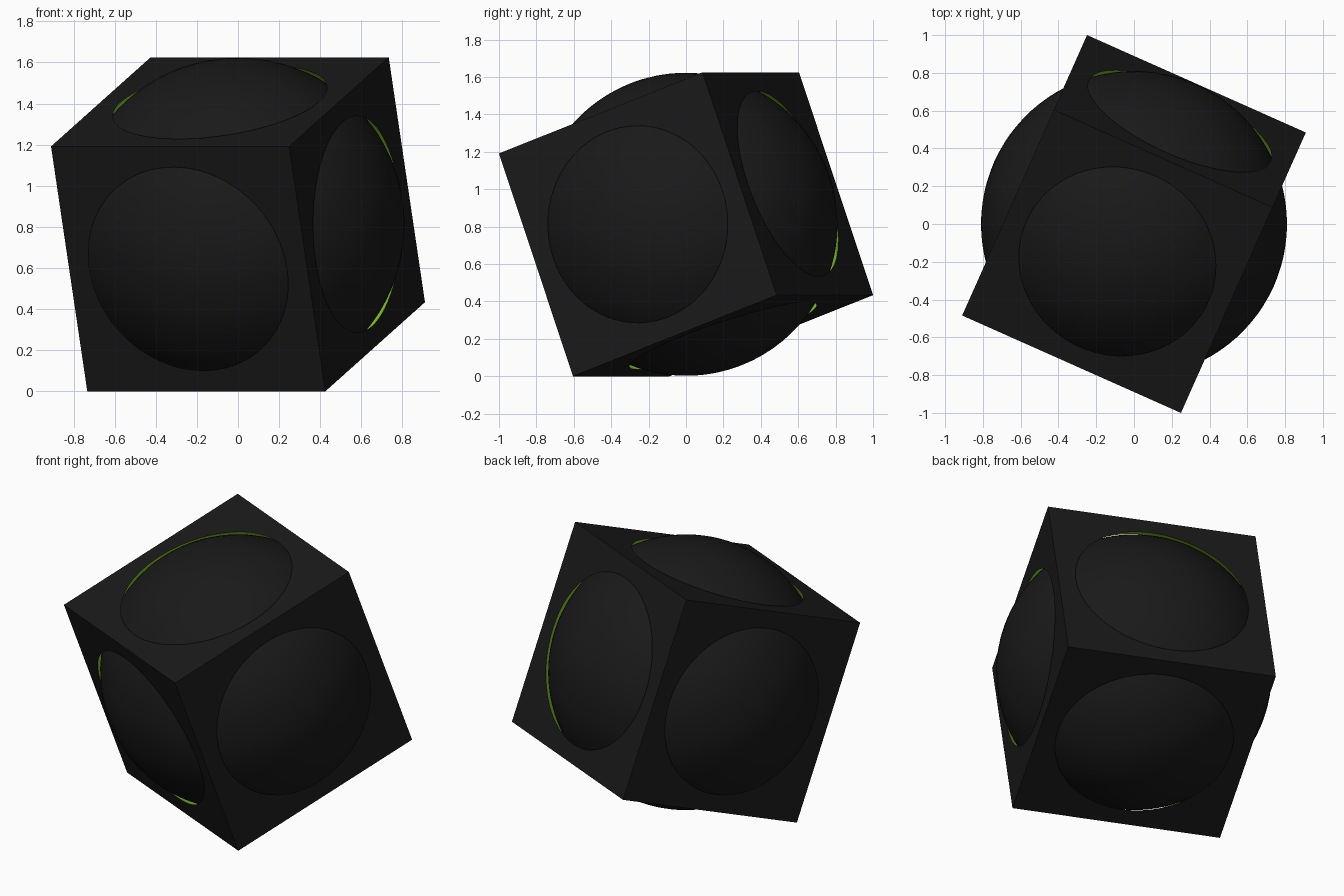
import bpy
from math import radians

if "Cube" in bpy.data.objects:
    bpy.data.objects.remove(bpy.data.objects["Cube"])

SIDE = 1.268          # cube edge length
BALL_R = 0.81         # inner ball, bulging through every face
CAVITY_R = 0.8245     # slightly larger hollow, leaving a thin gap
CENTRE = (0, 0, 0.8125)
TILT = (radians(20), 0, radians(-24))


def material(name, rgb):
    mat = bpy.data.materials.new(name)
    mat.diffuse_color = (*rgb, 1)
    mat.use_nodes = True
    mat.node_tree.nodes["Principled BSDF"].inputs["Base Color"].default_value = mat.diffuse_color
    return mat


black = material("black", (0.01, 0.01, 0.01))
green = material("green", (0.30, 0.70, 0.03))


def sphere(name, radius):
    bpy.ops.mesh.primitive_uv_sphere_add(segments=96, ring_count=48, radius=radius,
                                         location=CENTRE, rotation=TILT)
    obj = bpy.context.object
    obj.name = name
    return obj


# Cavity cutter, its faces carrying the green lining
cutter = sphere("cavity_cutter", CAVITY_R)
cutter.data.materials.append(black)
cutter.data.materials.append(green)
for face in cutter.data.polygons:
    face.material_index = 1

# Tilted cube frame, hollowed so each face gets a round opening
bpy.ops.mesh.primitive_cube_add(size=SIDE, location=CENTRE, rotation=TILT)
frame = bpy.context.object
frame.name = "cube_frame"
frame.data.materials.append(black)
frame.data.materials.append(green)
cut = frame.modifiers.new("cavity", 'BOOLEAN')
cut.operation = 'DIFFERENCE'
cut.solver = 'EXACT'
cut.object = cutter
bpy.ops.object.modifier_apply(modifier=cut.name)
bpy.ops.object.shade_smooth_by_angle(angle=radians(30))
bpy.data.objects.remove(cutter, do_unlink=True)

# Ball inside the frame
ball = sphere("inner_ball", BALL_R)
ball.data.materials.append(black)
bpy.ops.object.shade_smooth()
